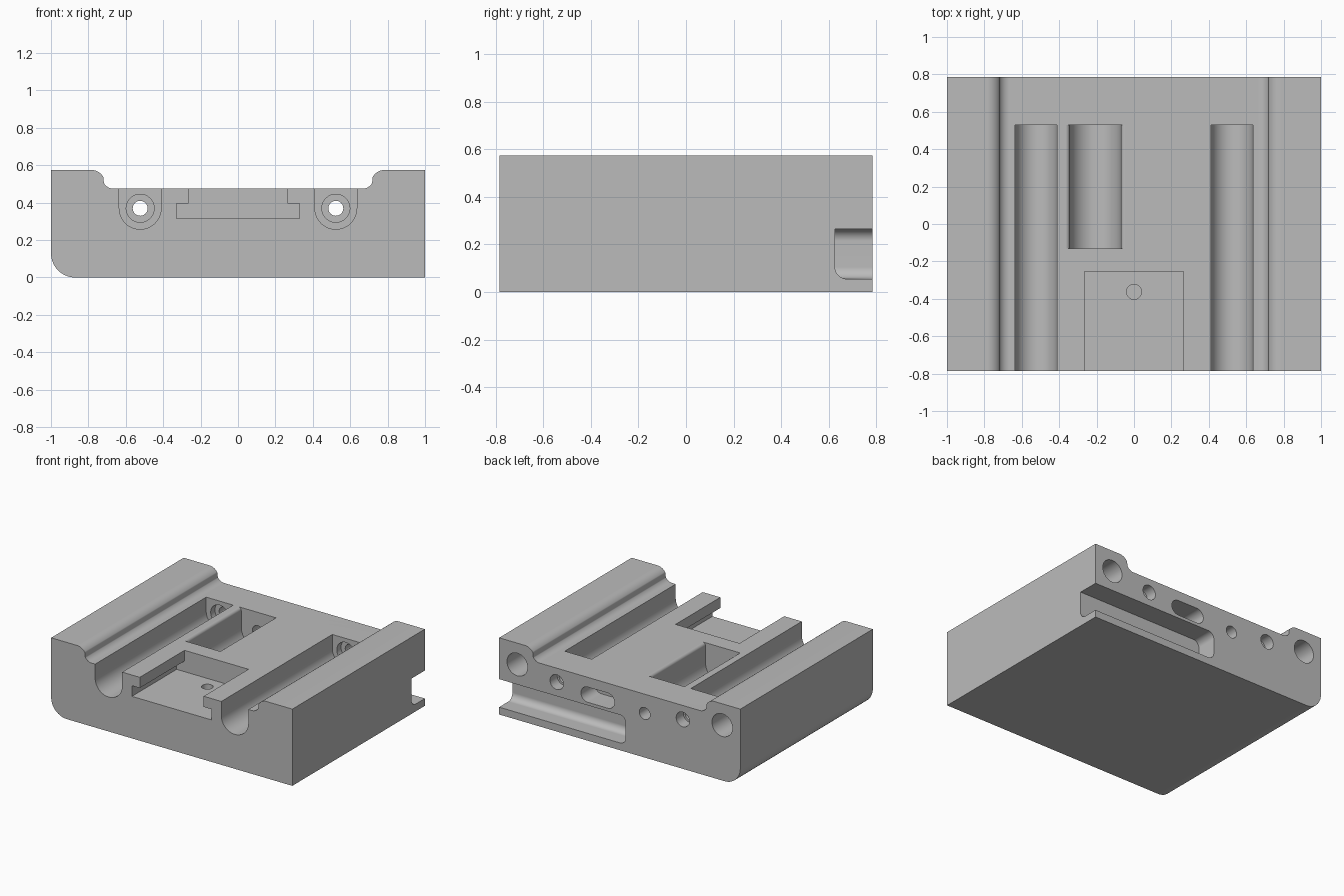
import bpy, bmesh
from math import cos, sin, radians, pi

if "Cube" in bpy.data.objects:
    bpy.data.objects.remove(bpy.data.objects["Cube"], do_unlink=True)

grey = bpy.data.materials.new("machined grey")
grey.use_nodes = True
COLOUR = (0.5, 0.5, 0.5, 1)
grey.diffuse_color = COLOUR
grey.node_tree.nodes["Principled BSDF"].inputs["Base Color"].default_value = COLOUR

BACK, TOP, RIM = 0.785, 0.475, 0.575


def arc(cx, cy, r, a0, a1, n=10):
    return [(cx + r * cos(radians(a0 + (a1 - a0) * i / n)),
             cy + r * sin(radians(a0 + (a1 - a0) * i / n))) for i in range(n + 1)]


def prism(name, outline, axis, lo, hi):
    """Extrude a 2D outline along the given axis."""
    place = {"x": lambda p, d: (d, p[0], p[1]),
             "y": lambda p, d: (p[0], d, p[1]),
             "z": lambda p, d: (p[0], p[1], d)}[axis]
    bm = bmesh.new()
    a, b = ([bm.verts.new(place(p, d)) for p in outline] for d in (lo, hi))
    bm.faces.new(a)
    bm.faces.new(b)
    for i in range(len(outline)):
        j = (i + 1) % len(outline)
        bm.faces.new((a[i], a[j], b[j], b[i]))
    bmesh.ops.recalc_face_normals(bm, faces=bm.faces)
    mesh = bpy.data.meshes.new(name)
    bm.to_mesh(mesh)
    bm.free()
    mesh.materials.append(grey)
    ob = bpy.data.objects.new(name, mesh)
    bpy.context.collection.objects.link(ob)
    return ob


def boolean(target, tool, operation="DIFFERENCE"):
    bpy.context.view_layer.objects.active = target
    mod = target.modifiers.new("cut", "BOOLEAN")
    mod.operation, mod.solver, mod.object = operation, "EXACT", tool
    bpy.ops.object.modifier_apply(modifier=mod.name)
    bpy.data.objects.remove(tool, do_unlink=True)


def mirrored(half, cx=0):
    """Close a half outline by reflecting it about x = cx."""
    return half + [(2 * cx - x, z) for x, z in reversed(half)]


def bore(x, z, r, lo, hi, axis="y"):
    boolean(body, prism("bore", arc(x, z, r, 0, 348.75, 31), axis, lo, hi))


# Main block: raised side rails with S-shaped shoulders, one rounded lower edge
shoulder = arc(0.665, TOP + 0.06, 0.06, 270, 330) + arc(0.785, RIM - 0.075, 0.075, 150, 90)
right_top = shoulder + [(1, RIM)]
left_top = [(-x, z) for x, z in reversed(right_top)]
outline = left_top + right_top + [(1, 0)] + arc(-0.87, 0.13, 0.13, 270, 180, 14)
body = prism("slide_block", outline, "y", -BACK, BACK)

# Side grooves with stepped bolt holes, and blind holes in the rails
for side in (-1, 1):
    x = side * 0.523
    groove = arc(x, 0.37, 0.112, 180, 360, 24) + [(x + 0.112, 0.8), (x - 0.112, 0.8)]
    boolean(body, prism("groove", groove, "y", -1, 0.53))
    bore(x, 0.37, 0.075, 0.5, 0.58)
    bore(x, 0.37, 0.04, 0.5, 0.9)
    bore(x, 0.37, 0.055, 0.7, 0.9)
    bore(side * 0.85, 0.415, 0.085, 0.45, 0.9)

# Round-bottomed pocket with softened lips, and its hole to the back
px, half_width, lip = -0.207, 0.137, 0.022
half = arc(px, 0.33, half_width, 270, 360, 12)
half += arc(px + half_width + lip, TOP - lip, lip, 180, 90, 6)
half += [(px + half_width + lip, 0.7)]
boolean(body, prism("pocket", mirrored(half[1:], px), "y", -0.13, 0.53))
bore(px, 0.33, 0.045, 0.5, 0.9)

# T-shaped slot at the front with a small hole in its floor
tee = mirrored([(0.33, 0.315), (0.33, 0.395), (0.265, 0.395), (0.265, 0.7)])
boolean(body, prism("tee_slot", tee, "y", -1, -0.255))
bore(0, -0.363, 0.04, 0.2, 0.35, "z")

# Oblong blind slot in the back
oblong = arc(0.265, 0.345, 0.057, -90, 90, 14) + arc(0.1, 0.345, 0.057, 90, 270, 14)
boolean(body, prism("oblong_slot", oblong, "y", 0.62, 0.9))

# Notch along the lower back, open at one side, with a rounded end and inner edge
r = 0.05
notch = prism("notch", [(1.2, 0.265)] + arc(-0.05 + r, 0.265 - r, r, 90, 180)
              + arc(-0.05 + r, 0.055 + r, r, 180, 270) + [(1.2, 0.055)], "y", 0.5, 0.95)
section = prism("notch_section", [(0.9, 0.265), (0.627, 0.265)]
                + arc(0.627 + r, 0.055 + r, r, 180, 270) + [(0.9, 0.055)], "x", -0.5, 1.1)
boolean(notch, section, "INTERSECT")
boolean(body, notch)

# Smooth curved faces, keep flat faces and hard edges crisp
bpy.ops.object.select_all(action="DESELECT")
body.select_set(True)
bpy.context.view_layer.objects.active = body
bpy.ops.object.shade_smooth_by_angle(angle=pi / 6)
weighted = body.modifiers.new("flat_faces", "WEIGHTED_NORMAL")
weighted.keep_sharp = True
